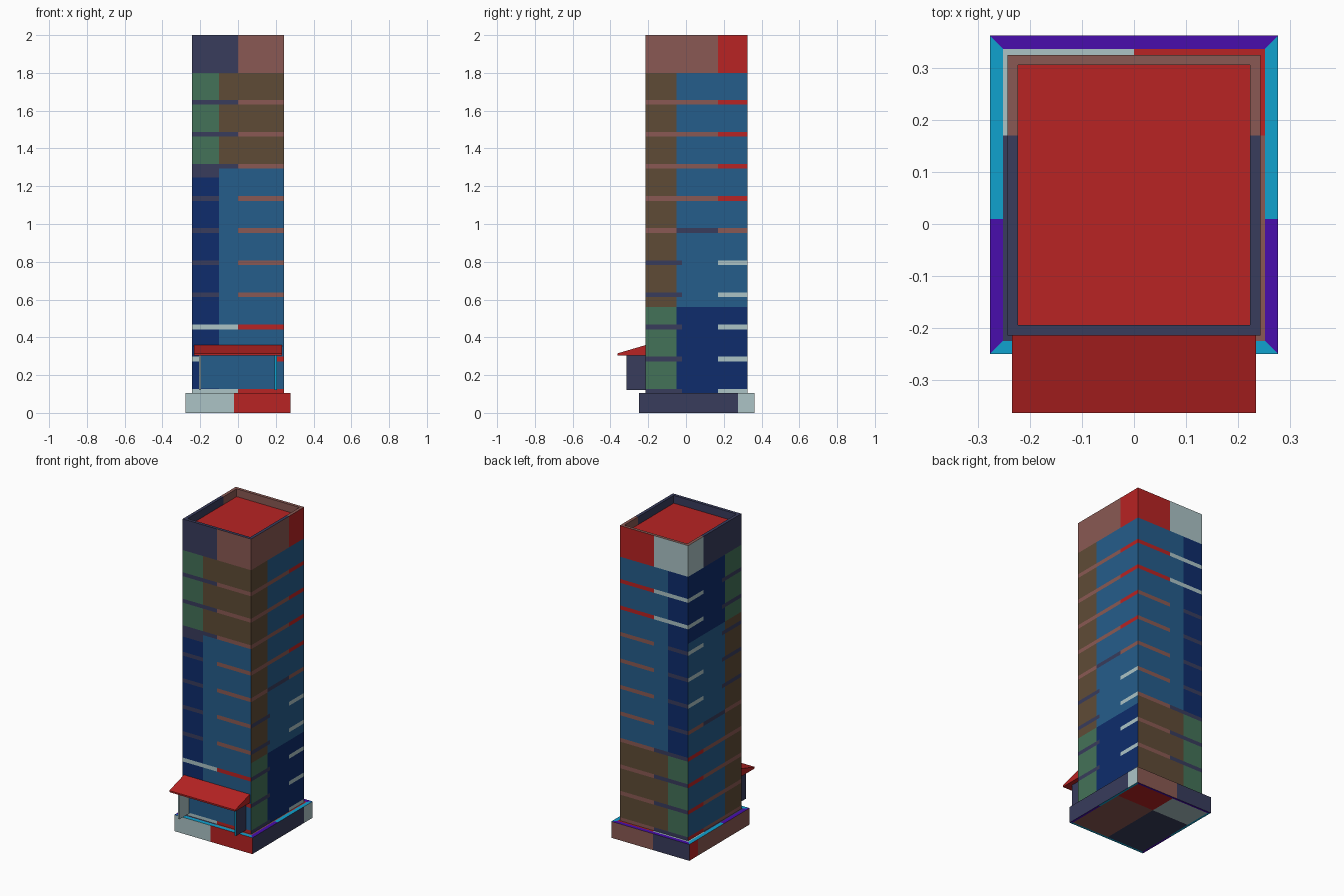
import bpy, bmesh
from mathutils import Vector

if "Cube" in bpy.data.objects:
    bpy.data.objects.remove(bpy.data.objects["Cube"])

COLOURS = {
    "slate": (56, 60, 92), "rose": (138, 89, 83), "red": (184, 35, 35),
    "pale_grey": (172, 196, 198), "blue": (37, 93, 139), "navy": (14, 44, 108),
    "green": (68, 114, 88), "brown": (95, 75, 54), "purple": (72, 13, 172),
    "cyan": (16, 162, 207),
}
NAMES = list(COLOURS)


def linear(c):
    c /= 255
    return c / 12.92 if c <= 0.04045 else ((c + 0.055) / 1.055) ** 2.4


MATS = []
for name, rgb in COLOURS.items():
    m = bpy.data.materials.new(name)
    m.diffuse_color = (*[linear(c) for c in rgb], 1)
    m.use_nodes = True
    m.node_tree.nodes["Principled BSDF"].inputs["Base Color"].default_value = m.diffuse_color
    MATS.append(m)


def box(lo, hi):
    bm = bmesh.new()
    bmesh.ops.create_cube(bm, size=1)
    for v in bm.verts:
        v.co = Vector(hi[i] if v.co[i] > 0 else lo[i] for i in range(3))
    bm.normal_update()
    return bm


def cut(bm, axis, values):
    no = Vector((0, 0, 0))
    no[axis] = 1
    for v in values:
        geom = bm.verts[:] + bm.edges[:] + bm.faces[:]
        bmesh.ops.bisect_plane(bm, geom=geom, plane_co=no * v, plane_no=no, dist=1e-5)


def finish(bm, name, rule):
    """Colour every face by rule(centre, normal) and make the object."""
    bm.normal_update()
    for f in bm.faces:
        f.material_index = NAMES.index(rule(f.calc_center_median(), f.normal))
    me = bpy.data.meshes.new(name)
    bm.to_mesh(me)
    bm.free()
    for m in MATS:
        me.materials.append(m)
    ob = bpy.data.objects.new(name, me)
    bpy.context.collection.objects.link(ob)
    return ob


def end_face(bm, direction):
    return next(f for f in bm.faces if f.normal.z * direction > 0.9)


def quadrant(c):
    if c.y > 0.17:
        return "red" if c.x > 0 else "pale_grey"
    return "rose" if c.x > 0 else "slate"


# Tower: floor bands, window strips and parapet
BANDS = [0.115 + 0.17 * i for i in range(10)]
HALF = 0.0125


def tower_rule(c, n):
    x, y, z = c
    if n.z > 0.9 and z < 1.97:
        return "red"                                   # roof deck
    if n.z < -0.9:
        return "slate"
    inner = abs(x) < 0.235 and -0.205 < y < 0.315
    if n.z > 0.9 or (z > 1.94 and inner):              # parapet top and inside
        return "rose" if y > 0.17 else "slate"
    if z > 1.8:
        return quadrant(c)
    band = next((b for b in BANDS if abs(z - b) < HALF), None)
    if abs(n.y) > 0.9:                                 # front and back
        front = n.y < 0
        step = 1.31 if front else 0.63
        warm = (z > step) == front
        edge = x < -0.1
        if band is None:
            if step - 0.075 < z < step - 0.015 and edge and front:
                return "slate"
            if warm:
                return "green" if edge else "brown"
            return "navy" if edge else "blue"
        if (front and band < 0.5) or (not front and band > 1.4):
            return "red" if x > 0 else "pale_grey"
        if x > 0:
            return "rose"
        if edge or warm or abs(band - step) < 0.05:
            return "slate"
        return "blue"
    # right and left sides
    right = n.x > 0
    cool = z < 0.56 if right else z > 1.37             # darker end of the side
    front_col, back_col = y < -0.05, y > 0.17
    if band is not None:
        i = round((band - 0.115) / 0.17)
        i = i if right else 9 - i
        if i > 5:
            return "red" if back_col else "rose"
        if i == 5:
            return "slate" if not (front_col or back_col) else "rose"
        if back_col:
            return "pale_grey"
        if front_col or y < -0.02:
            return "slate"
    if front_col:
        return "green" if cool else "brown"
    return "navy" if cool else "blue"


bm = box((-0.243, -0.214, 0.1), (0.243, 0.325, 2.0))
top = end_face(bm, 1)
bmesh.ops.inset_region(bm, faces=[top], thickness=0.028)
deck = bmesh.ops.inset_region(bm, faces=[top], thickness=0.0001)
for v in top.verts:
    v.co.z = 1.95
cut(bm, 0, (-0.1, 0))
cut(bm, 1, (-0.05, -0.02, 0.17))
cut(bm, 2, [b + s * HALF for b in BANDS for s in (-1, 1)] + [0.56, 1.245, 1.37, 1.8])
finish(bm, "tower", tower_rule)


# Plinth: mitred rim above and below
def plinth_rule(c, n):
    if abs(n.z) > 0.9:
        if abs(c.x) > 0.24:
            return "cyan" if c.y > 0.01 else "purple"
        if c.y > 0.325:
            return "purple"
        if c.y < -0.214:
            return "cyan"
        return quadrant(c)
    if abs(n.y) > 0.9:
        pair = ("pale_grey", "red") if n.y < 0 else ("slate", "rose")
        return pair[c.x > -0.02]
    pair = ("slate", "pale_grey") if n.x > 0 else ("rose", "red")
    return pair[c.y > 0.275]


bm = box((-0.277, -0.25, 0), (0.277, 0.362, 0.105))
bmesh.ops.inset_region(bm, faces=[end_face(bm, 1)], thickness=0.036)
bmesh.ops.inset_region(bm, faces=[end_face(bm, -1)], thickness=0.02)
cut(bm, 0, (-0.02, 0))
cut(bm, 1, (0.01, 0.17, 0.275))
finish(bm, "plinth", plinth_rule)

# Porch: open front, side walls, glazed back and sloping roof
finish(box((-0.206, -0.315, 0.122), (-0.196, -0.21, 0.31)), "porch_left_wall",
       lambda c, n: "slate" if n.x < -0.9 else "pale_grey")
finish(box((0.194, -0.315, 0.122), (0.206, -0.21, 0.31)), "porch_right_wall",
       lambda c, n: "slate" if n.x > 0.9 else "cyan")
finish(box((-0.2, -0.219, 0.128), (0.2, -0.212, 0.31)), "porch_glazing",
       lambda c, n: "blue")
bm = box((-0.234, -0.363, 0.305), (0.234, -0.21, 0.36))
for v in bm.verts:
    if v.co.z > 0.33 and v.co.y < -0.3:
        v.co.z = 0.315
finish(bm, "porch_roof", lambda c, n: "red")
